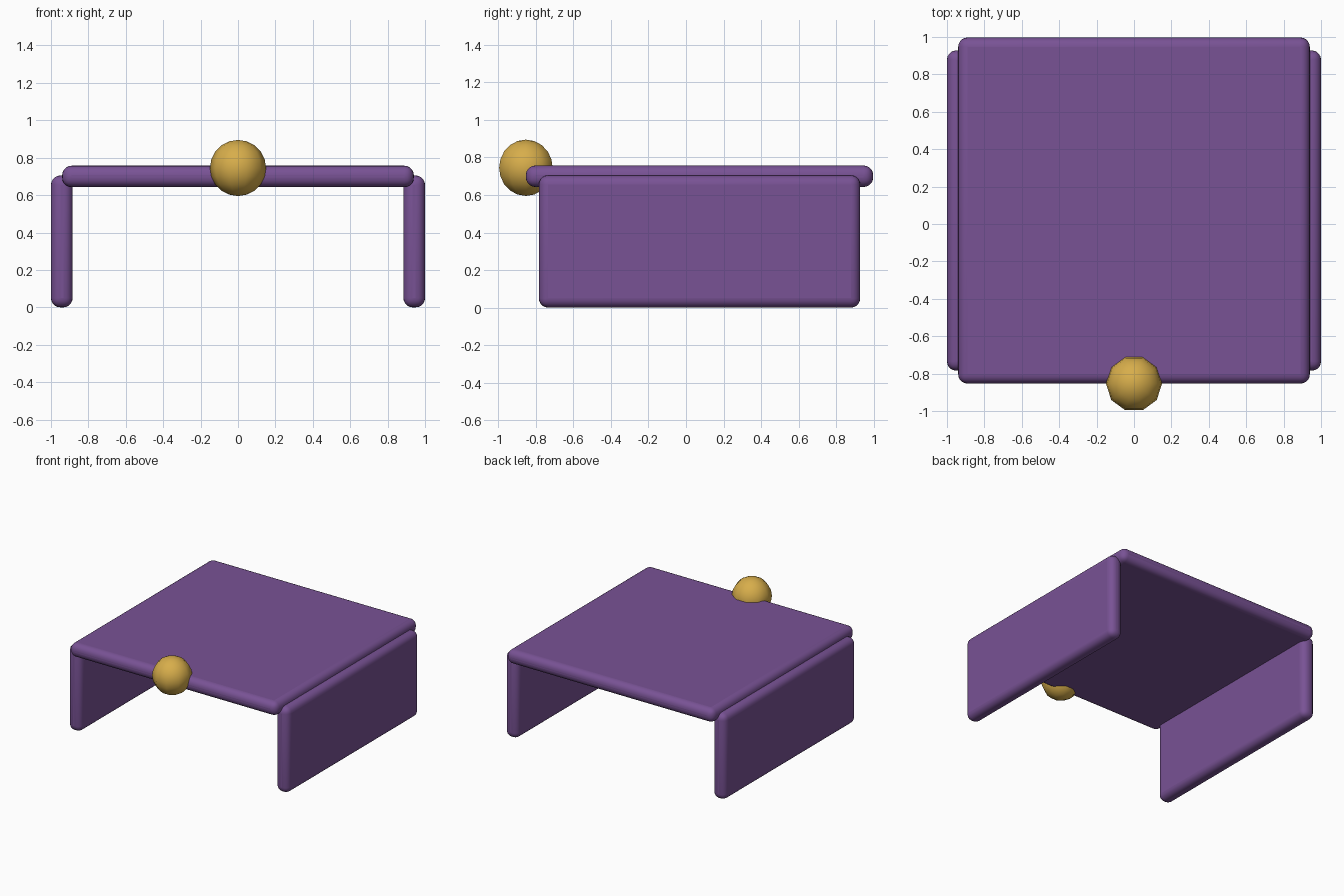
import bpy
from math import radians

if "Cube" in bpy.data.objects:
    bpy.data.objects.remove(bpy.data.objects["Cube"])


def material(name, rgb):
    m = bpy.data.materials.new(name)
    m.diffuse_color = (*rgb, 1)
    m.use_nodes = True
    m.node_tree.nodes["Principled BSDF"].inputs["Base Color"].default_value = m.diffuse_color
    return m


purple = material("purple", (0.19, 0.085, 0.30))
gold = material("gold", (0.68, 0.42, 0.07))


def rounded_panel(name, lo, hi, radius=0.05):
    """Box between two corners with fully rounded edges."""
    centre = [(a + b) / 2 for a, b in zip(lo, hi)]
    bpy.ops.mesh.primitive_cube_add(size=1, location=centre)
    ob = bpy.context.object
    ob.name = name
    ob.scale = [b - a for a, b in zip(lo, hi)]
    bpy.ops.object.transform_apply(location=False, rotation=False, scale=True)
    bev = ob.modifiers.new("round_edges", 'BEVEL')
    bev.width = radius
    bev.segments = 5
    bev.limit_method = 'NONE'
    bpy.ops.object.shade_smooth_by_angle(angle=radians(35))
    ob.data.materials.append(purple)
    return ob


# Top slab
rounded_panel("top_panel", (-0.94, -0.853, 0.643), (0.94, 0.997, 0.757))

# Side panels
for side, x in (("left", -0.942), ("right", 0.942)):
    rounded_panel(side + "_panel", (x - 0.058, -0.784, 0), (x + 0.058, 0.928, 0.705))

# Ball knob on the front edge, ten-sided with a flat facing the front
bpy.ops.mesh.primitive_uv_sphere_add(segments=10, ring_count=10, radius=0.15,
                                     location=(0, -0.853, 0.745))
knob = bpy.context.object
knob.name = "front_knob"
# Turn so that corners point to the sides
if max(v.co.x for v in knob.data.vertices) < 0.149:
    knob.rotation_euler.z = radians(90)
bpy.ops.object.shade_smooth_by_angle(angle=radians(50))
knob.data.materials.append(gold)
